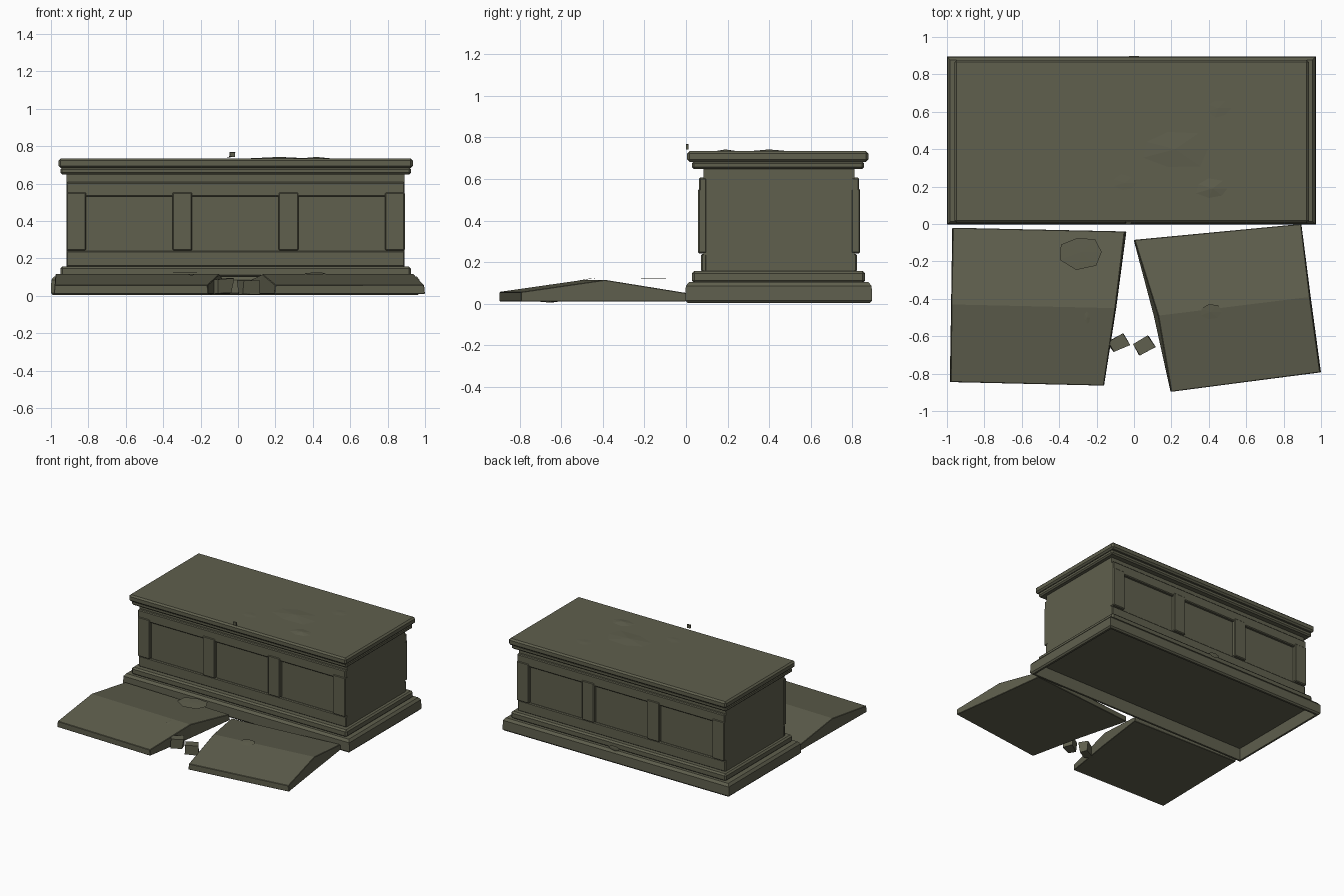
import bpy, bmesh, math, random
from mathutils import Vector, Matrix

if "Cube" in bpy.data.objects:
    bpy.data.objects.remove(bpy.data.objects["Cube"])

random.seed(4)
stone = bpy.data.materials.new("mossy grey stone")
stone.diffuse_color = (0.115, 0.115, 0.075, 1)
stone.use_nodes = True
stone.node_tree.nodes["Principled BSDF"].inputs["Base Color"].default_value = stone.diffuse_color


def finish(bm, name, bevel=0.0):
    bmesh.ops.recalc_face_normals(bm, faces=bm.faces)
    me = bpy.data.meshes.new(name)
    bm.to_mesh(me)
    bm.free()
    ob = bpy.data.objects.new(name, me)
    bpy.context.collection.objects.link(ob)
    me.materials.append(stone)
    if bevel:
        m = ob.modifiers.new("worn edges", 'BEVEL')
        m.width, m.segments, m.limit_method = bevel, 1, 'ANGLE'
    return ob


def block(name, x0, x1, y0, y1, z0, z1, bevel=0.008):
    bm = bmesh.new()
    bmesh.ops.create_cube(bm, size=1)
    for v in bm.verts:
        v.co = ((x0 + x1) / 2 + v.co.x * (x1 - x0),
                (y0 + y1) / 2 + v.co.y * (y1 - y0),
                (z0 + z1) / 2 + v.co.z * (z1 - z0))
    return finish(bm, name, bevel)


# Plinth, hollow underneath
bm = bmesh.new()
rings = []
for inset, z in ((0.03, 0.095), (0.025, 0.004), (0.01, 0.004), (0.0, 0.015),
                 (0.002, 0.085), (0.017, 0.104)):
    x0, x1, y0, y1 = -1 + inset, 0.972 - inset, inset - 0.003, 0.895 - inset
    rings.append([bm.verts.new(p) for p in
                  ((x0, y0, z), (x1, y0, z), (x1, y1, z), (x0, y1, z))])
for a, b in zip(rings, rings[1:]):
    for i in range(4):
        j = (i + 1) % 4
        bm.faces.new((a[i], a[j], b[j], b[i]))
bm.faces.new(rings[0])
bm.faces.new(rings[-1])
finish(bm, "plinth")

# Chest body and mouldings
block("lower_moulding", -0.95, 0.925, 0.028, 0.862, 0.10, 0.157, 0.012)
block("chest_body", -0.917, 0.89, 0.085, 0.81, 0.15, 0.66, 0)
block("upper_moulding", -0.95, 0.925, 0.028, 0.857, 0.648, 0.685, 0.01)
block("lid", -0.96, 0.935, 0.006, 0.877, 0.682, 0.734, 0.012)

# Panel rails and pilasters on the front and back
for side, y_body, out in (("front", 0.10, -1), ("back", 0.795, 1)):
    def band(name, x0, x1, depth, z0, z1):
        ya, yb = sorted((y_body, y_body + out * depth))
        block(f"{side}_{name}", x0, x1, ya, yb, z0, z1, 0.006)

    band("bottom_rail", -0.918, 0.891, 0.027, 0.155, 0.24)
    band("top_rail", -0.918, 0.891, 0.037, 0.53, 0.607)
    for n, x in enumerate((-0.865, -0.298, 0.27, 0.839)):
        band(f"pilaster_{n}", x - 0.053, x + 0.053, 0.042, 0.242, 0.553)


def slab(name, left, right):
    """Broken slab: left and right edges as (back, ridge, front) triples of
    bottom x, y and top x."""
    bm = bmesh.new()
    bot, top = [], []
    for edge in (left, right):
        bot.append([bm.verts.new((x, y, 0.01)) for x, y, t in edge])
        top.append([bm.verts.new((t, y, z)) for (x, y, t), z in
                    zip(edge, (0.052, 0.115, 0.057))])
    for i in range(2):
        for s in (bot, top):
            bm.faces.new((s[0][i], s[1][i], s[1][i + 1], s[0][i + 1]))
        for k in (0, 1):
            bm.faces.new((bot[k][i], bot[k][i + 1], top[k][i + 1], top[k][i]))
    for i in (0, 2):
        bm.faces.new((bot[0][i], bot[1][i], top[1][i], top[0][i]))
    return finish(bm, name, 0.003)


# Fallen cover broken into two ridged halves
slab("left_slab",
     ((-0.972, -0.02, -0.968), (-0.978, -0.43, -0.976), (-0.985, -0.845, -0.98)),
     ((-0.04, -0.04, -0.05), (-0.095, -0.45, -0.10), (-0.16, -0.864, -0.162)))
slab("right_slab",
     ((-0.002, -0.085, 0.003), (0.105, -0.49, 0.13), (0.195, -0.897, 0.20)),
     ((0.895, 0.0, 0.893), (0.945, -0.39, 0.94), (1.0, -0.793, 0.995)))


def rock(name, loc, half, turn):
    """Roughly cubic broken chunk."""
    bm = bmesh.new()
    bmesh.ops.create_cube(bm, size=2)
    for v in bm.verts:
        v.co = Vector([c * random.uniform(0.75, 1.1) * h for c, h in zip(v.co, half)])
    bm.transform(Matrix.Translation(loc) @ Matrix.Rotation(turn, 4, 'Z'))
    return finish(bm, name)


# Rubble between the halves and a chip on the lid edge
rock("rubble_left", (-0.085, -0.64, 0.05), (0.05, 0.036, 0.042), 0.5)
rock("rubble_right", (0.055, -0.65, 0.048), (0.047, 0.038, 0.04), 0.5)
rock("lid_chip", (-0.03, 0.006, 0.755), (0.016, 0.006, 0.014), 0.0)


def flake(name, loc, rx, ry, tilt=0.0, rise=0.002):
    """Thin irregular chip with a slightly raised centre."""
    bm = bmesh.new()
    rim = []
    for i in range(7):
        a, r = math.tau * i / 7, random.uniform(0.85, 1.1)
        rim.append(bm.verts.new((rx * r * math.cos(a), ry * r * math.sin(a), 0)))
    top = bm.verts.new((0, 0, rise))
    for i in range(7):
        bm.faces.new((rim[i], rim[(i + 1) % 7], top))
    bm.faces.new(rim[::-1])
    bm.transform(Matrix.Translation(loc) @ Matrix.Rotation(tilt, 4, 'X'))
    return finish(bm, name)


# Surface flakes on the slabs, lid and plinth
flake("left_slab_flake", (-0.28, -0.15, 0.122), 0.12, 0.09)
flake("left_slab_small_flake", (-0.25, -0.50, 0.113), 0.014, 0.035, 0.14)
flake("right_slab_flake", (0.41, -0.47, 0.118), 0.06, 0.045, 0.14)
flake("lid_flake_right", (0.45, 0.62, 0.736), 0.065, 0.05)
flake("lid_flake_left", (-0.05, 0.22, 0.736), 0.07, 0.045)
flake("lid_bump_back", (0.22, 0.40, 0.733), 0.22, 0.12, 0, 0.009)
flake("lid_bump_front", (0.42, 0.19, 0.733), 0.10, 0.06, 0, 0.009)
flake("plinth_flake", (0.0, 0.896, 0.125), 0.05, 0.02, -math.pi / 2)
